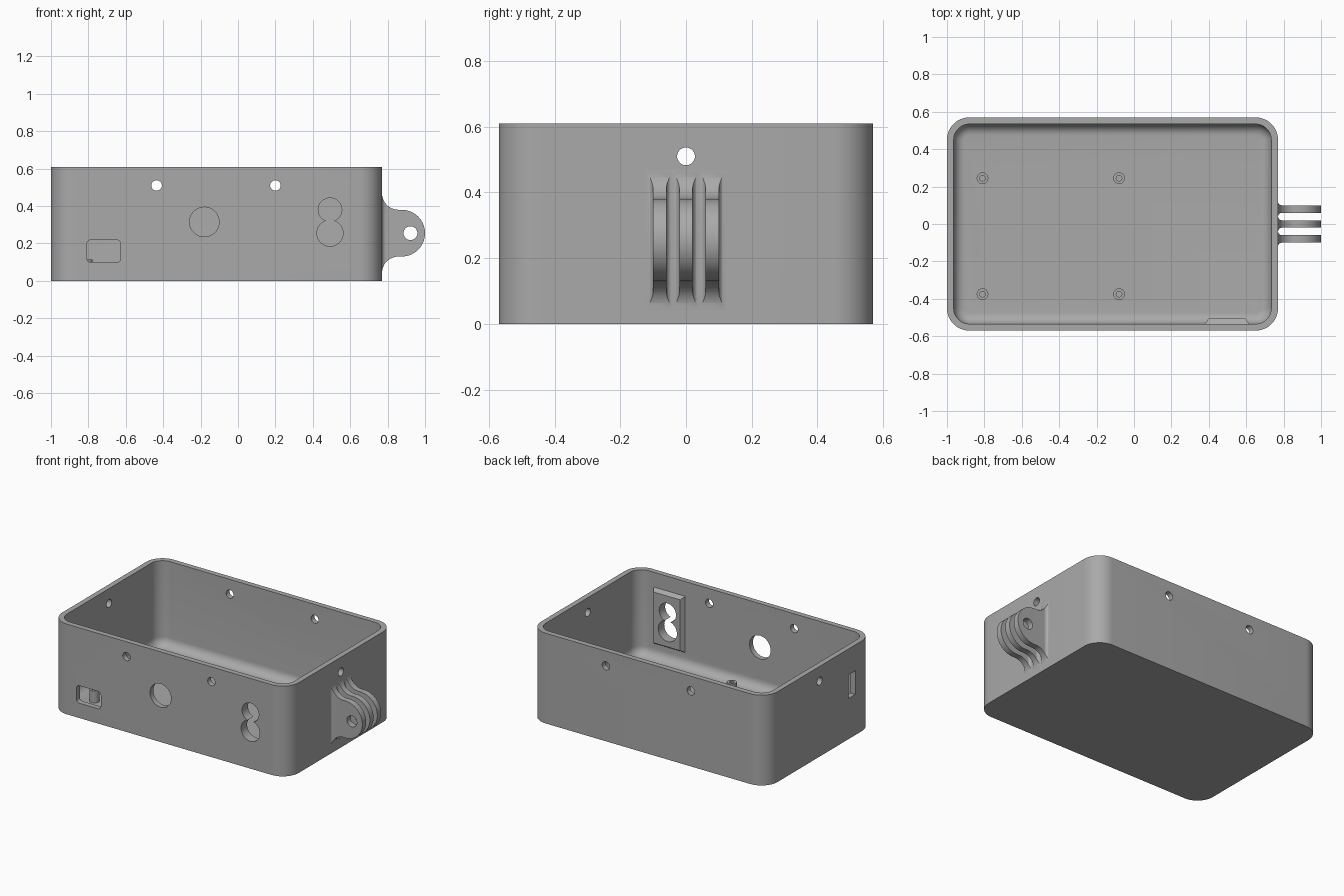
import bpy, bmesh
from math import pi, sin, cos, radians
from mathutils import Vector, Matrix

cube = bpy.data.objects.get("Cube")
if cube:
    bpy.data.objects.remove(cube, do_unlink=True)

grey = bpy.data.materials.new("matte grey")
grey.use_nodes = True
colour = (0.4, 0.4, 0.4, 1)
grey.diffuse_color = colour
grey.node_tree.nodes["Principled BSDF"].inputs["Base Color"].default_value = colour

X0, X1, Y, H = -1.0, 0.77, 0.57, 0.61     # box extents
WALL, FLOOR, R = 0.036, 0.036, 0.12
TAB_Z = 0.255


def loft(name, rings):
    """Closed solid through rings of points with equal counts."""
    bm = bmesh.new()
    loops = [[bm.verts.new(p) for p in ring] for ring in rings]
    n = len(loops[0])
    for a, b in zip(loops, loops[1:]):
        for i in range(n):
            j = (i + 1) % n
            bm.faces.new((a[i], a[j], b[j], b[i]))
    bm.faces.new(loops[0][::-1])
    bm.faces.new(loops[-1])
    bmesh.ops.recalc_face_normals(bm, faces=bm.faces)
    mesh = bpy.data.meshes.new(name)
    bm.to_mesh(mesh)
    bm.free()
    mesh.materials.append(grey)
    ob = bpy.data.objects.new(name, mesh)
    bpy.context.collection.objects.link(ob)
    return ob


def arc(cx, cy, r, a0, a1, n=12):
    return [(cx + r * cos(radians(a0 + (a1 - a0) * i / n)),
             cy + r * sin(radians(a0 + (a1 - a0) * i / n))) for i in range(n + 1)]


def round_rect(x0, x1, y0, y1, r, n=12):
    return (arc(x1 - r, y1 - r, r, 0, 90, n) + arc(x0 + r, y1 - r, r, 90, 180, n)
            + arc(x0 + r, y0 + r, r, 180, 270, n) + arc(x1 - r, y0 + r, r, 270, 360, n))


def box_ring(inset, z):
    return [(x, y, z) for x, y in
            round_rect(X0 + inset, X1 - inset, -Y + inset, Y - inset, R - inset)]


def prism(name, outline, axis, lo, hi):
    """Extrude a 2D outline along x, y or z."""
    place = {"x": lambda u, v, t: (t, u, v), "y": lambda u, v, t: (u, t, v),
             "z": lambda u, v, t: (u, v, t)}[axis]
    return loft(name, [[place(u, v, t) for u, v in outline] for t in (lo, hi)])


def rod(name, u, v, r, axis, lo, hi):
    return prism(name, arc(u, v, r, 0, 360, 40)[:-1], axis, lo, hi)


def boolean(target, tool, operation):
    mod = target.modifiers.new("bool", "BOOLEAN")
    mod.operation, mod.object, mod.solver = operation, tool, "EXACT"
    bpy.context.view_layer.objects.active = target
    bpy.ops.object.modifier_apply(modifier=mod.name)
    bpy.data.objects.remove(tool, do_unlink=True)


# Shell with a filleted floor
case = loft("enclosure_box", [box_ring(0, 0), box_ring(0, H)])
F = 0.06
rings = [box_ring(WALL + F * (1 - sin(a)), FLOOR + F * (1 - cos(a)))
         for a in [i * pi / 16 for i in range(9)]]
boolean(case, loft("cavity", rings + [box_ring(WALL, H + 0.1)]), "DIFFERENCE")

# Sloped pad inside the front wall, behind the double hole
inner = -Y + WALL


def pad_ring(y, inset):
    x0, x1, z0, z1 = 0.38 + inset, 0.615 - inset, 0.13 + inset, 0.51 - inset
    return [(x0, y, z0), (x1, y, z0), (x1, y, z1), (x0, y, z1)]


boolean(case, loft("pad", [pad_ring(inner - 0.01, 0), pad_ring(inner, 0),
                           pad_ring(inner + 0.028, 0.018)]), "UNION")

# Board standoffs with blind bores
for x in (-0.81, -0.08):
    for y in (-0.375, 0.245):
        boolean(case, rod("standoff", x, y, 0.031, "z", FLOOR - 0.01, 0.115), "UNION")
        boolean(case, rod("bore", x, y, 0.015, "z", FLOOR + 0.005, 0.2), "DIFFERENCE")

# Finned mount: fin plan intersected with side silhouette
plan = [(X1 - 0.02, -0.12)]
f = 0.02
for c in (-0.08, 0, 0.08):
    plan += arc(X1 + f, c - 0.02 - f, f, 180, 90, 6)
    plan += [(1.02, c - 0.02), (1.02, c + 0.02)]
    plan += arc(X1 + f, c + 0.02 + f, f, 270, 180, 6)
plan += [(X1 - 0.02, 0.12)]
clean = [p for i, p in enumerate(plan)
         if i == 0 or (Vector(p) - Vector(plan[i - 1])).length > 1e-4]
mount = prism("mount_fins", clean, "z", 0, H)
tip, fil = 0.125, 0.088
side = ([(X1 - 0.01, TAB_Z - tip - fil)]
        + arc(X1 + fil, TAB_Z - tip - fil, fil, 180, 90)
        + arc(1 - tip, TAB_Z, tip, -90, 90, 28)
        + arc(X1 + fil, TAB_Z + tip + fil, fil, 270, 180)
        + [(X1 - 0.01, TAB_Z + tip + fil)])
boolean(mount, prism("silhouette", side, "y", -0.2, 0.2), "INTERSECT")
boolean(mount, rod("bolt_hole", 0.922, TAB_Z, 0.037, "y", -0.3, 0.3), "DIFFERENCE")

# Lid screw holes through opposite walls
for x in (-0.435, 0.2):
    boolean(case, rod("screw_hole", x, 0.51, 0.028, "y", -1, 1), "DIFFERENCE")
boolean(case, rod("end_screw_hole", 0, 0.51, 0.027, "x", -1.2, 1), "DIFFERENCE")

# Front openings: button hole, double hole, port
front = ("y", -0.7, -0.45)
boolean(case, rod("button_hole", -0.18, 0.315, 0.079, *front), "DIFFERENCE")
boolean(case, rod("upper_hole", 0.492, 0.38, 0.063, *front), "DIFFERENCE")
boolean(case, rod("lower_hole", 0.492, 0.255, 0.07, *front), "DIFFERENCE")
port = round_rect(-0.808, -0.627, 0.1, 0.218, 0.02, 5)
boolean(case, prism("port", port, "y", -0.7, -0.5), "DIFFERENCE")

# Slot in the end wall
slot = [(-0.38, 0.275), (-0.31, 0.275), (-0.31, 0.435), (-0.38, 0.435)]
boolean(case, prism("slot", slot, "x", -1.1, -0.93), "DIFFERENCE")

# Smooth curves, sharp edges
bpy.ops.object.select_all(action="DESELECT")
for ob in (case, mount):
    ob.select_set(True)
bpy.context.view_layer.objects.active = case
bpy.ops.object.shade_smooth_by_angle(angle=radians(30))
